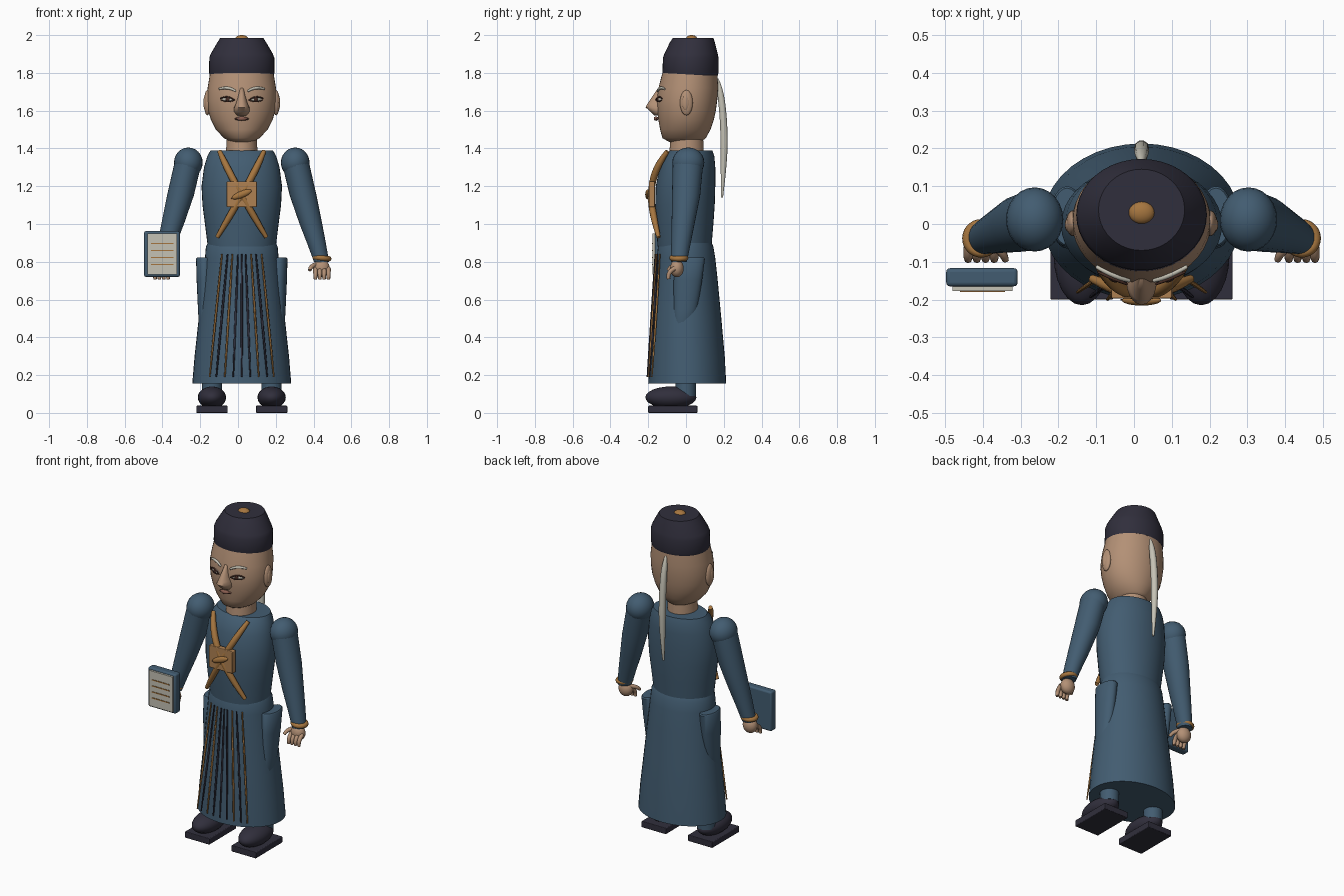
import bpy, bmesh, math
from mathutils import Vector

CX = 0.02  # body axis


def material(name, rgb):
    m = bpy.data.materials.new(name)
    m.diffuse_color = (*rgb, 1)
    return m


BLUE = material("blue cloth", (0.055, 0.108, 0.165))
DARK = material("dark felt", (0.03, 0.028, 0.045))
SKIN = material("skin", (0.45, 0.28, 0.18))
GOLD = material("gold trim", (0.38, 0.18, 0.05))
BADGE = material("badge tan", (0.43, 0.22, 0.085))
PALE = material("pale grey", (0.56, 0.54, 0.46))
BROWN = material("dark brown", (0.06, 0.025, 0.018))
LIP = material("lip", (0.25, 0.11, 0.08))


def finish(ob, name, mat, angle=40):
    ob.name = name
    ob.data.materials.clear()
    ob.data.materials.append(mat)
    bpy.ops.object.select_all(action='DESELECT')
    ob.select_set(True)
    bpy.context.view_layer.objects.active = ob
    if ob.type == 'MESH':
        bpy.ops.object.shade_smooth_by_angle(angle=math.radians(angle))
    return ob


def loft(name, rings, mat, seg=40, cx=CX, angle=40):
    """Stack of ellipses: (z, half width, front y, back y[, x shift])."""
    bm = bmesh.new()
    loops = []
    for z, rx, y0, y1, *dx in rings:
        x, y, ry = cx + (dx[0] if dx else 0), (y0 + y1) / 2, (y1 - y0) / 2
        loops.append([bm.verts.new((x + rx * math.cos(a), y + ry * math.sin(a), z))
                      for a in (2 * math.pi * i / seg for i in range(seg))])
    for lo, hi in zip(loops, loops[1:]):
        for i in range(seg):
            j = (i + 1) % seg
            bm.faces.new((lo[i], lo[j], hi[j], hi[i]))
    bm.faces.new(loops[0][::-1])
    bm.faces.new(loops[-1])
    bmesh.ops.recalc_face_normals(bm, faces=bm.faces)
    me = bpy.data.meshes.new(name)
    bm.to_mesh(me)
    bm.free()
    ob = bpy.data.objects.new(name, me)
    bpy.context.collection.objects.link(ob)
    return finish(ob, name, mat, angle)


def ball(name, loc, size, mat, rot=(0, 0, 0), seg=24):
    bpy.ops.mesh.primitive_uv_sphere_add(segments=seg, ring_count=seg // 2, location=loc, rotation=rot)
    ob = bpy.context.object
    ob.scale = size
    return finish(ob, name, mat, 60)


def box(name, lo, hi, mat, bevel=0.0):
    lo, hi = Vector(lo), Vector(hi)
    bpy.ops.mesh.primitive_cube_add(size=1, location=(lo + hi) / 2)
    ob = bpy.context.object
    ob.scale = hi - lo
    bpy.ops.object.transform_apply(location=False, rotation=False, scale=True)
    if bevel:
        mod = ob.modifiers.new("bevel", 'BEVEL')
        mod.width, mod.segments = bevel, 3
    return finish(ob, name, mat)


def tube(name, pts, radii, mat, flat=None, res=3):
    """Smooth tube through points; flat = squash factor along y."""
    cu = bpy.data.curves.new(name, 'CURVE')
    cu.dimensions = '3D'
    cu.bevel_depth, cu.bevel_resolution, cu.use_fill_caps = 1.0, res, True
    sp = cu.splines.new('NURBS')
    sp.points.add(len(pts) - 1)
    sp.use_endpoint_u, sp.order_u, sp.resolution_u = True, 3, 6
    for p, co, r in zip(sp.points, pts, radii):
        p.co, p.radius = (*co, 1), r
    ob = bpy.data.objects.new(name, cu)
    bpy.context.collection.objects.link(ob)
    bpy.ops.object.select_all(action='DESELECT')
    ob.select_set(True)
    bpy.context.view_layer.objects.active = ob
    bpy.ops.object.convert(target='MESH')
    return finish(bpy.context.object, name, mat, 60)


# Robe: torso and long skirt
loft("torso", [(0.88, 0.18, -0.15, 0.135), (1.0, 0.195, -0.16, 0.145), (1.1, 0.208, -0.163, 0.152),
               (1.2, 0.213, -0.16, 0.155), (1.3, 0.2, -0.14, 0.155), (1.36, 0.182, -0.115, 0.15),
               (1.39, 0.165, -0.085, 0.14)], BLUE)
loft("skirt", [(0.155, 0.262, -0.2, 0.213), (0.3, 0.25, -0.194, 0.205), (0.5, 0.228, -0.18, 0.187),
               (0.7, 0.207, -0.165, 0.168), (0.82, 0.195, -0.155, 0.155), (0.88, 0.19, -0.148, 0.145),
               (0.905, 0.178, -0.138, 0.134)], BLUE)

# Front pleat ribbons fanning down the skirt
for i, (top, bottom) in enumerate([(-0.105, -0.17), (-0.075, -0.135), (-0.05, -0.09), (-0.02, -0.045), (0.0, 0.0),
                                   (0.02, 0.045), (0.05, 0.09), (0.075, 0.135), (0.105, 0.17)]):
    y = -0.163 + 2.2 * top * top
    tube("pleat_ribbon", [(CX + top, y, 0.84), (CX + (top + bottom) / 2, y - 0.018, 0.52), (CX + bottom, y - 0.042, 0.19)],
         (0.004, 0.008, 0.004), GOLD if i in (0, 2, 6, 8) else DARK, res=1)

# Neck and head
loft("neck", [(1.36, 0.085, -0.09, 0.095), (1.47, 0.078, -0.08, 0.09)], SKIN)
HEAD = [(1.435, 0.06, -0.09, 0.08), (1.455, 0.095, -0.125, 0.105), (1.5, 0.137, -0.137, 0.13),
        (1.55, 0.163, -0.146, 0.147), (1.6, 0.178, -0.153, 0.158), (1.66, 0.184, -0.155, 0.166),
        (1.72, 0.181, -0.146, 0.17), (1.8, 0.168, -0.125, 0.167)]
loft("head", HEAD, SKIN, angle=60)


def face(dx, z, out=0.0):
    """Point on the face surface, pushed forward by out."""
    for a, b in zip(HEAD, HEAD[1:]):
        if a[0] <= z <= b[0]:
            t = (z - a[0]) / (b[0] - a[0])
            rx, y0, y1 = (a[k] + t * (b[k] - a[k]) for k in (1, 2, 3))
            return (CX + dx, (y0 + y1) / 2 - (y1 - y0) / 2 * math.sqrt(1 - (dx / rx) ** 2) - out, z)


# Pointed nose
loft("nose", [(1.575, 0.026, -0.168, -0.12), (1.595, 0.042, -0.188, -0.1), (1.618, 0.04, -0.214, -0.09),
              (1.635, 0.032, -0.205, -0.1), (1.68, 0.018, -0.175, -0.12), (1.72, 0.01, -0.148, -0.13)],
     SKIN, seg=20, angle=60)

# Mouth
tube("lips", [face(-0.038, 1.556, 0.004), face(-0.012, 1.558, 0.012), face(0.012, 1.558, 0.012), face(0.038, 1.556, 0.004)],
     (0.003, 0.012, 0.012, 0.003), LIP)
tube("mouth_line", [face(-0.036, 1.556, 0.013), face(0, 1.552, 0.021), face(0.036, 1.556, 0.013)],
     (0.002, 0.004, 0.002), BROWN)

for s in (-1, 1):
    # Eyes, brows, ears
    ball("eye", face(s * 0.075, 1.66, -0.004), (0.033, 0.012, 0.012), PALE, (0, 0, s * 0.4))
    ball("pupil", face(s * 0.075, 1.66, 0.008), (0.012, 0.004, 0.011), BROWN, (0, 0, s * 0.4))
    tube("lash", [face(s * 0.038, 1.655, 0.008), face(s * 0.075, 1.685, 0.008), face(s * 0.115, 1.663, 0.008)],
         (0.003, 0.006, 0.003), BROWN)
    tube("lower_lid", [face(s * 0.04, 1.655, 0.006), face(s * 0.075, 1.64, 0.007), face(s * 0.112, 1.657, 0.006)],
         (0.002, 0.004, 0.002), BROWN)
    tube("brow", [face(s * 0.032, 1.703, 0.004), face(s * 0.07, 1.73, 0.008), face(s * 0.12, 1.715, 0.006)],
         (0.005, 0.01, 0.005), PALE)
    ball("ear", (CX + s * 0.182, 0.002, 1.642), (0.018, 0.034, 0.067), SKIN)
    ball("ear_hollow", (CX + s * 0.194, -0.002, 1.642), (0.009, 0.018, 0.04), SKIN)

    # Side pouch flap on the skirt
    loft("side_flap", [(0.43, 0.02, -0.055, 0.005), (0.46, 0.03, -0.065, 0.03), (0.55, 0.035, -0.065, 0.06),
                       (0.7, 0.042, -0.065, 0.085), (0.815, 0.045, -0.06, 0.1), (0.822, 0.04, -0.055, 0.095)],
         BLUE, seg=24, cx=CX + s * 0.197)

    # Arm, cuff and hand
    ball("shoulder", (CX + s * 0.283, 0.012, 1.325), (0.076, 0.085, 0.08), BLUE)
    loft("sleeve", [(0.8, 0.04, -0.08, 0.005, s * 0.422), (0.9, 0.05, -0.078, 0.025, s * 0.395),
                    (1.0, 0.06, -0.076, 0.045, s * 0.366), (1.15, 0.071, -0.074, 0.075, s * 0.325),
                    (1.33, 0.072, -0.07, 0.092, s * 0.283)], BLUE, seg=28)
    bpy.ops.mesh.primitive_torus_add(location=(CX + s * 0.424, -0.038, 0.82), rotation=(0, s * 0.1, 0), major_radius=0.037,
                                     minor_radius=0.014, major_segments=28, minor_segments=10)
    finish(bpy.context.object, "cuff", GOLD)
    ball("hand", (CX + s * 0.422, -0.048, 0.765), (0.044, 0.036, 0.047), SKIN)
    for i in range(4):
        x = CX + s * (0.39 + 0.023 * i)
        tube("finger", [(x, -0.06, 0.765), (x, -0.1, 0.745), (x, -0.092, 0.708)], (0.012, 0.013, 0.009), SKIN, res=2)
    tube("thumb", [(CX + s * 0.395, -0.05, 0.785), (CX + s * 0.365, -0.075, 0.78), (CX + s * 0.36, -0.095, 0.755)],
         (0.013, 0.013, 0.009), SKIN, res=2)

    # Legs and shoes
    x = CX + s * 0.158
    loft("leg", [(0.09, 0.053, -0.055, 0.052), (0.3, 0.055, -0.055, 0.055)], BLUE, cx=x, seg=24)
    box("sole", (x - 0.083, -0.2, 0.0), (x + 0.083, 0.06, 0.038), DARK, 0.004)
    ball("shoe", (x, -0.08, 0.082), (0.075, 0.135, 0.058), DARK)

    # Crossed chest straps
    tube("chest_strap", [(CX + s * 0.118, -0.098, 1.385), (CX + s * 0.085, -0.155, 1.31), (CX + s * 0.01, -0.19, 1.17),
                         (CX - s * 0.07, -0.172, 1.03), (CX - s * 0.13, -0.145, 0.93)],
         (0.012, 0.02, 0.017, 0.019, 0.011), GOLD)

# Chest badge with a leaf ornament
box("badge", (CX - 0.08, -0.197, 1.09), (CX + 0.08, -0.165, 1.225), BADGE, 0.004)
ball("leaf", (CX, -0.202, 1.157), (0.056, 0.014, 0.018), GOLD, (0, -0.38, 0))
tube("leaf_vein", [(CX - 0.055, -0.2, 1.135), (CX, -0.22, 1.157), (CX + 0.05, -0.202, 1.178)], (0.002, 0.004, 0.002), BROWN)

# Hat with button
loft("hat", [(1.787, 0.168, -0.12, 0.168), (1.8, 0.173, -0.125, 0.172), (1.88, 0.172, -0.122, 0.172),
             (1.9, 0.165, -0.115, 0.168), (1.96, 0.13, -0.086, 0.153), (1.985, 0.114, -0.07, 0.145)], DARK)
ball("hat_button", (CX, 0.03, 1.98), (0.035, 0.03, 0.02), GOLD)

# Long hair queue
tube("hair_queue", [(CX, 0.165, 1.77), (CX, 0.18, 1.72), (CX, 0.2, 1.55), (CX, 0.203, 1.35), (CX, 0.19, 1.14)],
     (0.006, 0.018, 0.02, 0.02, 0.006), PALE)

# Book held in the hand
box("book_cover", (-0.497, -0.165, 0.72), (-0.308, -0.117, 0.962), BLUE, 0.01)
box("book_page", (-0.48, -0.177, 0.733), (-0.322, -0.16, 0.95), PALE)
for i in range(4):
    z = 0.786 + 0.037 * i
    box("text_line", (-0.46, -0.18, z - 0.003), (-0.342, -0.175, z + 0.003), GOLD)
